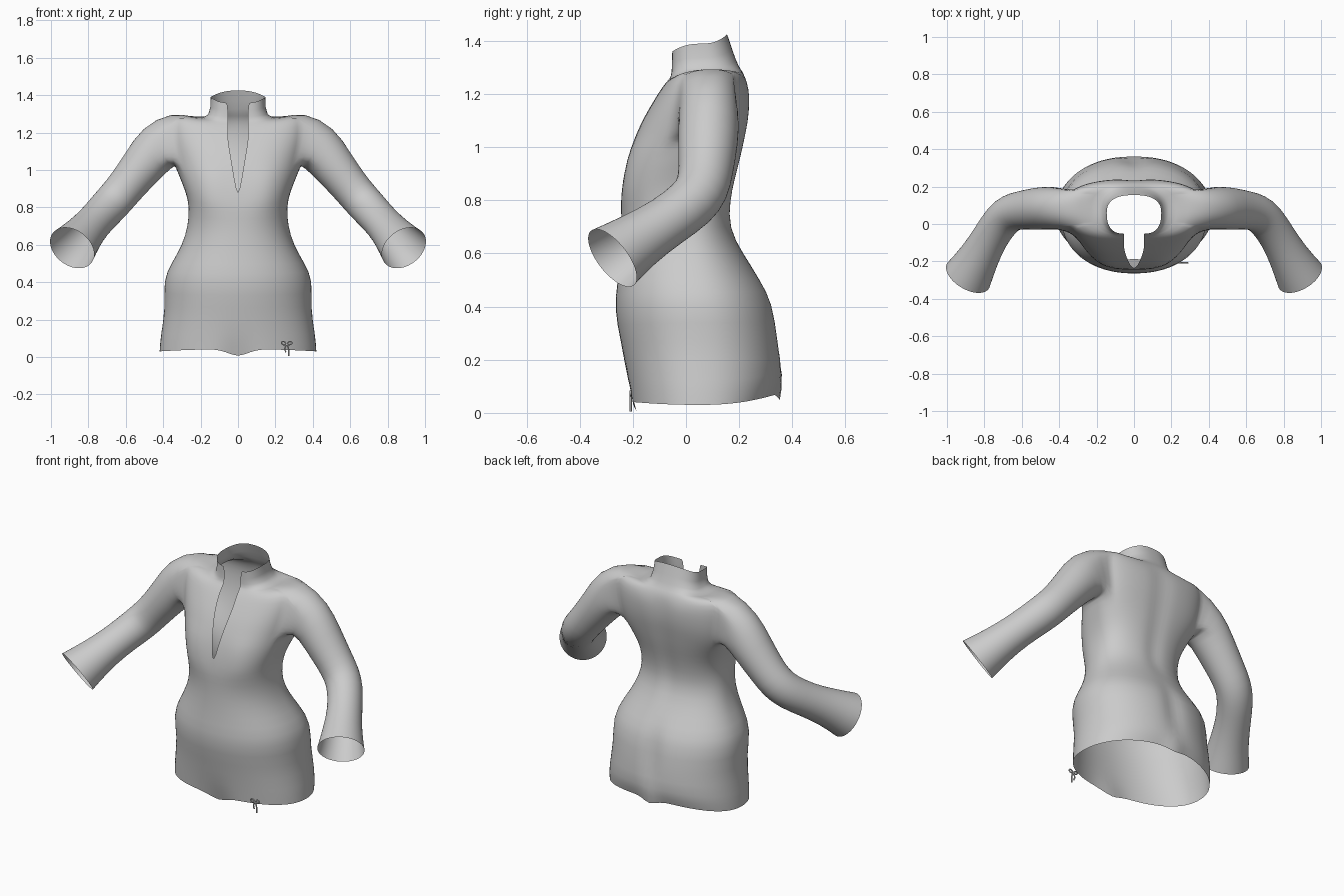
import bpy, bmesh
from math import sin, cos, pi, exp
from mathutils import Vector

if "Cube" in bpy.data.objects:
    bpy.data.objects.remove(bpy.data.objects["Cube"])

COLS = 24                 # steps from centre front to centre back (one half)
C0, C1 = 8, 16            # armhole columns
R0, R1 = 10, 14           # armhole rows

# Body rows: z front, z side, z back, half width, y front, y of widest point, y back
ROWS = [
    (.042, .03, .07, .42, -.21, .06, .34),
    (.12, .11, .14, .415, -.22, .06, .37),
    (.27, .27, .27, .387, -.245, .06, .352),
    (.39, .41, .42, .402, -.272, .05, .333),
    (.50, .50, .50, .357, -.257, .04, .28),
    (.60, .60, .60, .297, -.247, .02, .215),
    (.70, .70, .70, .268, -.242, .0, .166),
    (.78, .80, .80, .260, -.246, -.01, .17),
    (.84, .88, .88, .278, -.243, .0, .187),
    (.96, .96, .96, .312, -.22, .04, .208),
    (1.03, 1.02, 1.03, .335, -.195, .08, .222),
    (1.10, 1.09, 1.10, .355, -.165, .09, .237),
    (1.16, 1.17, 1.17, .37, -.13, .09, .242),
    (1.21, 1.25, 1.22, .375, -.10, .095, .239),
    (1.24, 1.315, 1.26, .355, -.078, .10, .225),
    (1.26, 1.275, 1.29, .22, -.06, .09, .21),
    (1.275, 1.28, 1.31, .147, -.053, .07, .193),
    (1.36, 1.39, 1.425, .146, -.052, .06, .155),
]

# Sleeve rings: centre and radius, shoulder to cuff
SLEEVE = [
    ((.43, .088, 1.125), .135),
    ((.51, .083, 1.022), .115),
    ((.60, .075, .91), .103),
    ((.655, .063, .845), .102),
    ((.705, .026, .79), .101),
    ((.77, -.07, .72), .096),
    ((.83, -.18, .65), .108),
    ((.887, -.277, .583), .132),
]


def bump(d, width):
    return exp(-(d / width) ** 2)


def body_point(r, c):
    zf, zs, zb, w, yf, yc, yb = ROWS[r]
    a = -pi / 2 + pi * c / COLS
    s, k = sin(a), max(cos(a), 0)
    e = .92 if r < 7 else .8                                    # roundness of the section
    slit = min(max((zf - .84) * .17, 0), .054) if s < 0 else 0
    x = slit + (w - slit) * k ** e if c not in (0, COLS) else slit
    y = yc + (yf - yc if s < 0 else yb - yc) * abs(s) ** e
    z = zs + ((zf if s < 0 else zb) - zs) * s * s
    if s < 0:
        y -= .018 * bump(x - .16, .08) * bump(z - .91, .08)     # bust
        if r == 0:
            z -= .045 * bump(x, .06)                            # front hem tuck
            y += .03 * bump(x, .06)
    else:
        if r == 0:
            z -= .03 * bump(x, .04)                             # back hem tuck
            y += .02 * bump(x, .04)
        elif 1 < r < 4:
            y -= .025 * bump(x, .045)                           # seat crease
        elif 5 < r < 14:
            y -= .012 * bump(x, .04)                            # spine hollow
    return Vector((x, y, z))


# Half body with an open armhole
bm = bmesh.new()
grid = [[bm.verts.new(body_point(r, c)) for c in range(COLS + 1)]
        for r in range(len(ROWS))]
for r in range(len(ROWS) - 1):
    for c in range(COLS):
        if not (R0 <= r < R1 and C0 <= c < C1):
            bm.faces.new((grid[r][c], grid[r][c + 1],
                          grid[r + 1][c + 1], grid[r + 1][c]))

# Armhole loop, from the top middle round by the front
mid = (C0 + C1) // 2
path = [(R1, c) for c in range(mid, C0, -1)]
path += [(r, C0) for r in range(R1, R0, -1)]
path += [(R0, c) for c in range(C0, C1)]
path += [(r, C1) for r in range(R0, R1)]
path += [(R1, c) for c in range(C1, mid, -1)]
loop = [grid[r][c] for r, c in path]
n = len(loop)

# Sleeve grown from the armhole loop
centres = [Vector((.33, .09, 1.18))] + [Vector(c) for c, _ in SLEEVE]
centres.append(centres[-1] + Vector((.042, -.068, -.061)))
up = Vector((.78, 0, .62))
for i, (_, rad) in enumerate(SLEEVE, 1):
    t = (centres[i + 1] - centres[i - 1]).normalized()
    u = (up - t * up.dot(t)).normalized()
    v = t.cross(u)
    flat = .85 if i == 1 else 1
    ring = [bm.verts.new(centres[i] + rad * (cos(2 * pi * k / n) * u
                                             + flat * sin(2 * pi * k / n) * v))
            for k in range(n)]
    for k in range(n):
        j = (k + 1) % n
        bm.faces.new((loop[k], loop[j], ring[j], ring[k]))
    loop = ring

bmesh.ops.delete(bm, geom=[v for v in bm.verts if not v.link_faces], context='VERTS')
bmesh.ops.recalc_face_normals(bm, faces=bm.faces)
mesh = bpy.data.meshes.new("shirt")
bm.to_mesh(mesh)
bm.free()
mesh.shade_smooth()
shirt = bpy.data.objects.new("shirt", mesh)
bpy.context.collection.objects.link(shirt)
mirror = shirt.modifiers.new("mirror", 'MIRROR')
mirror.use_clip = True
mirror.merge_threshold = .001
sub = shirt.modifiers.new("smooth", 'SUBSURF')
sub.levels = sub.render_levels = 1


# Small tied bow on the front hem
def cord(name, pts):
    cu = bpy.data.curves.new(name, 'CURVE')
    cu.dimensions = '3D'
    cu.bevel_depth = .004
    cu.bevel_resolution = 1
    cu.resolution_u = 4
    sp = cu.splines.new('BEZIER')
    sp.bezier_points.add(len(pts) - 1)
    for bp, (x, z) in zip(sp.bezier_points, pts):
        bp.co = (.26 + x, -.208, z)
        bp.handle_left_type = bp.handle_right_type = 'AUTO'
    ob = bpy.data.objects.new(name, cu)
    bpy.context.collection.objects.link(ob)


for side, name in ((-1, "left"), (1, "right")):
    cord("bow_loop_" + name, [(0, .068), (side * .018, .083), (side * .028, .075),
                              (side * .018, .066), (0, .068)])
    cord("bow_tail_" + name, [(0, .068), (side * .01, .045),
                              (side * .008 + .004, .005 if side > 0 else .025)])
